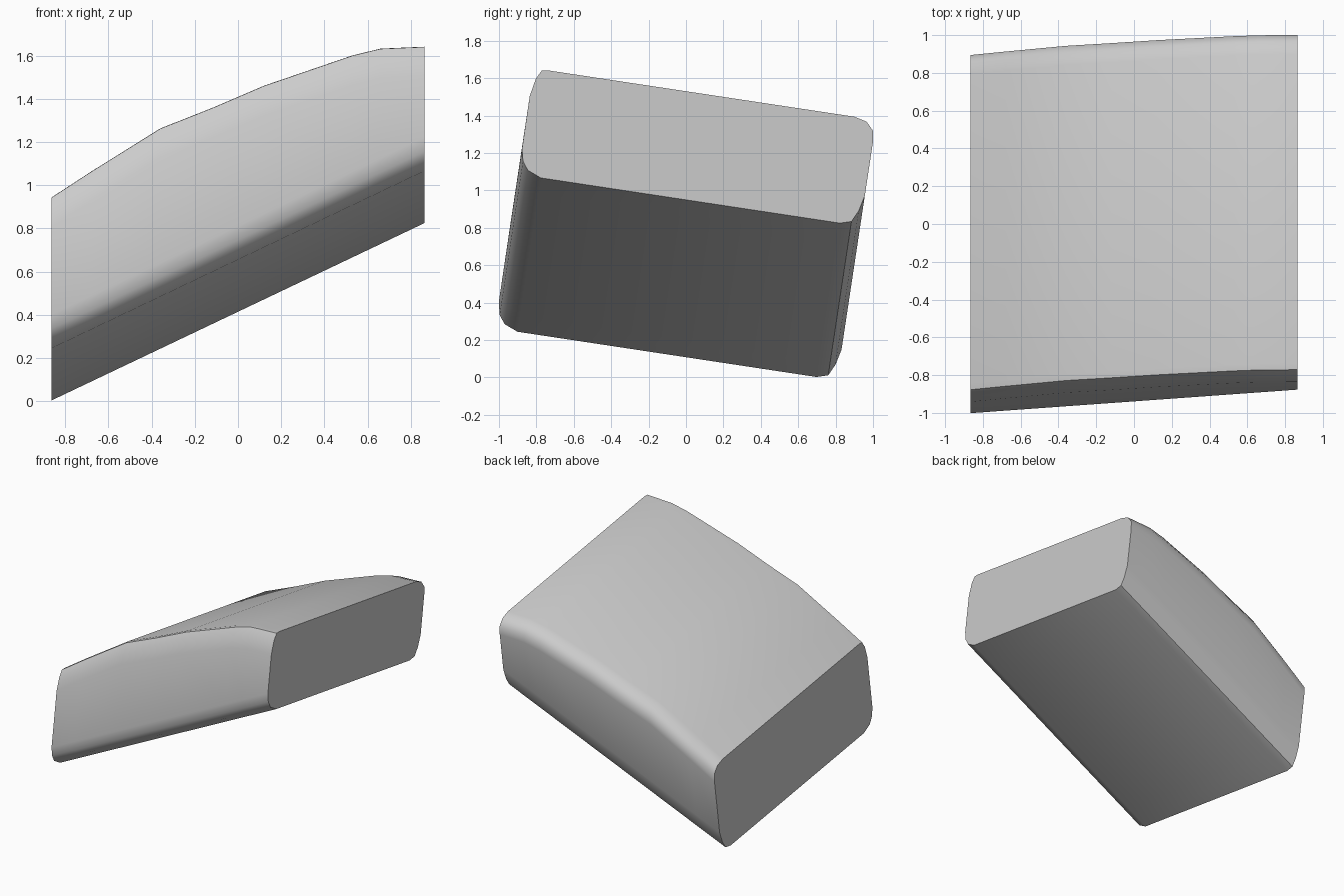
import bpy, bmesh, math

if "Cube" in bpy.data.objects:
    bpy.data.objects.remove(bpy.data.objects["Cube"])

TILT = math.radians(8.6)
C, S = math.cos(TILT), math.sin(TILT)
HALF = 0.865

# Stations along the length: x, height of the top in the tilted frame
stations = [(-HALF, 0.806), (-0.68, 0.928), (-0.36, 1.130), (-0.12, 1.226),
            (0.12, 1.330), (0.53, 1.472), (0.66, 1.504), (HALF, 1.513)]

# Rounded section: side offset, height above the bottom / below the top
lower = [(-1.050, 0.140), (-1.035, 0.075), (-1.002, 0.030), (-0.927, 0.0),
         (0.690, 0.0), (0.750, 0.018), (0.780, 0.080), (0.800, 0.165)]
upper = [(0.800, -0.120), (0.792, -0.060), (0.750, -0.016), (0.680, 0.0),
         (-0.975, 0.0), (-1.008, -0.006), (-1.033, -0.055), (-1.051, -0.150)]


def ring(bm, x, top):
    bottom = 0.107 + 0.832 * (x + HALF) / (2 * HALF)
    pts = [(u, bottom + v) for u, v in lower] + [(u, top + v) for u, v in upper]
    return [bm.verts.new((x, u * C + v * S, v * C - u * S)) for u, v in pts]


# Sloping block with an arched top and upright ends
bm = bmesh.new()
rings = [ring(bm, x, t) for x, t in stations]
n = len(rings[0])
for a, b in zip(rings, rings[1:]):
    for i in range(n):
        j = (i + 1) % n
        bm.faces.new((a[i], a[j], b[j], b[i]))
bm.faces.new(rings[0])
bm.faces.new(rings[-1])
bmesh.ops.recalc_face_normals(bm, faces=bm.faces)

mesh = bpy.data.meshes.new("sloped_block")
bm.to_mesh(mesh)
bm.free()
block = bpy.data.objects.new("sloped_block", mesh)
bpy.context.collection.objects.link(block)
bpy.context.view_layer.objects.active = block
block.select_set(True)
bpy.ops.object.shade_smooth_by_angle(angle=math.radians(40))
